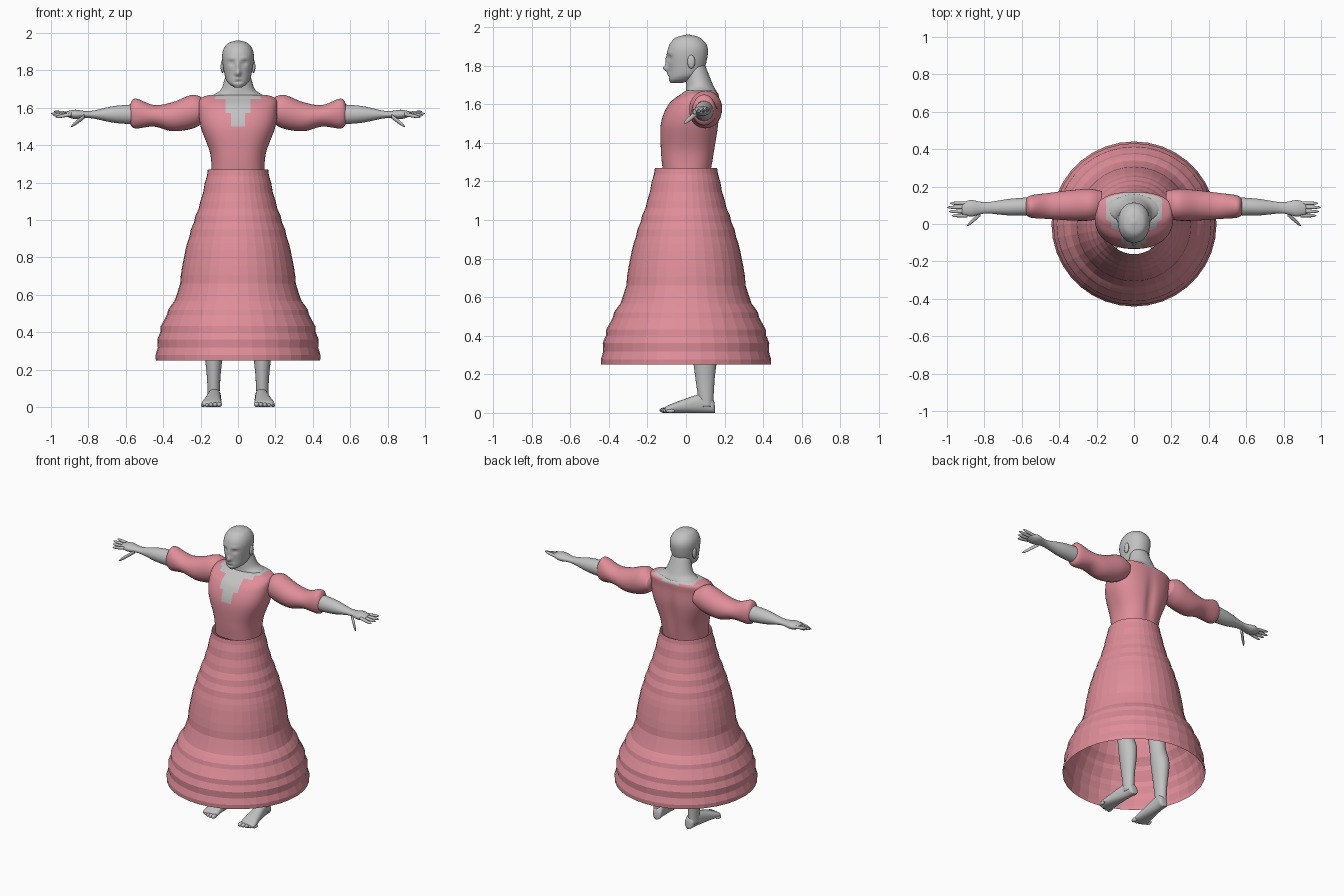
import bpy, bmesh, math

cube = bpy.data.objects.get("Cube")
if cube:
    bpy.data.objects.remove(cube, do_unlink=True)


def material(name, color):
    m = bpy.data.materials.new(name)
    m.use_nodes = True
    m.diffuse_color = color
    m.node_tree.nodes["Principled BSDF"].inputs["Base Color"].default_value = color
    return m


PINK = material("rose cloth", (.74, .27, .32, 1))
GREY = material("grey skin", (.54, .54, .54, 1))


def refine(rows, steps):
    """Smooth curve through the stations."""
    out = []
    for i in range(len(rows) - 1):
        before, start, end = rows[max(i - 1, 0)], rows[i], rows[i + 1]
        after = rows[min(i + 2, len(rows) - 1)]
        for s in range(steps):
            t = s / steps
            out.append([b + t / 2 * (c - a + t * (2 * a - 5 * b + 4 * c - d + t * (3 * (b - c) + d - a)))
                        for a, b, c, d in zip(before, start, end, after)])
    return out + [list(rows[-1])]


def loft(name, axis, rows, mat, side=1, sides=32, steps=4, power=2,
         cap=True, smooth=True, sculpt=None, paint=None):
    """Skin oval rings; a row is a position along the axis, then min and max of the other axes."""
    bm = bmesh.new()
    rings = []
    for t, a_min, a_max, b_min, b_max in refine(rows, steps):
        ring = []
        for j in range(sides):
            angle = math.tau * j / sides
            c, s = math.cos(angle), math.sin(angle)
            c = math.copysign(abs(c) ** (2 / power), c)
            s = math.copysign(abs(s) ** (2 / power), s)
            a = (a_min + a_max + (a_max - a_min) * c) / 2
            b = (b_min + b_max + (b_max - b_min) * s) / 2
            x, y, z = {"x": (t, a, b), "y": (a, t, b), "z": (a, b, t)}[axis]
            if sculpt:
                x, y, z = sculpt(x, y, z)
            ring.append(bm.verts.new((x * side, y, z)))
        rings.append(ring)
    for lower, upper in zip(rings, rings[1:]):
        for j in range(sides):
            k = (j + 1) % sides
            bm.faces.new((lower[j], lower[k], upper[k], upper[j]))
    if cap:
        bm.faces.new(rings[0])
        bm.faces.new(rings[-1])
    bmesh.ops.recalc_face_normals(bm, faces=bm.faces)
    for face in bm.faces:
        face.smooth = smooth
        if paint and paint(face.calc_center_median()):
            face.material_index = 1
    mesh = bpy.data.meshes.new(name)
    bm.to_mesh(mesh)
    bm.free()
    mesh.materials.append(mat)
    if paint:
        mesh.materials.append(GREY)
    bpy.context.collection.objects.link(bpy.data.objects.new(name, mesh))


def upright(rows):
    """Rows symmetric about the middle: height, half width, front, back."""
    return [(z, -half, half, front, back) for z, half, front, back in rows]


def ball(name, centre, radii, side):
    """Ellipsoid of skin."""
    x, y, z = centre
    rx, ry, rz = radii
    rows = []
    for i in range(11):
        angle = math.pi * i / 10
        f = max(math.sin(angle), .05)
        rows.append((z - rz * math.cos(angle), x - rx * f, x + rx * f, y - ry * f, y + ry * f))
    loft(name, "z", rows, GREY, side, sides=16, steps=1)


def digit(name, root, tip, radius, side):
    """Rounded finger from root to tip."""
    rows = []
    for i in range(11):
        t = i / 10
        r = radius * max(math.sqrt(1 - t ** 4), .1)
        x, y, z = (a + (b - a) * t for a, b in zip(root, tip))
        rows.append((x, y - r, y + r, z - r, z + r))
    loft(name, "x", rows, GREY, side, sides=12, steps=1)


def gauss(distance, width):
    return math.exp(-(distance / width) ** 2)


# Skirt: open flat-faced shell with gathered bands
def bands(x, y, z):
    ripple = 1 + .01 * math.sin(z * 75)
    return x * ripple, y * ripple, z


skirt = [(1.27, .16), (1.1, .2), (.95, .25), (.8, .29), (.62, .32), (.52, .37), (.4, .42), (.25, .44)]
loft("skirt", "z", upright([(z, r, -r, r) for z, r in skirt]), PINK,
     sides=36, cap=False, smooth=False, sculpt=bands)


# Bodice with a stepped neckline and a spine groove
def neckline(c):
    width = abs(c.x)
    if c.y > .06:
        return c.z > 1.66 and width < .15 or c.z > 1.645 and width < .06
    steps = ((.036, 1.5), (.068, 1.575), (.12, 1.645), (.15, 1.664))
    return any(width < w and c.z > z for w, z in steps)


def spine(x, y, z):
    if y > .05:
        y -= .014 * gauss(x, .03) * gauss(z - 1.43, .15)
    return x, y, z


bodice = [(1.25, .14, -.12, .13), (1.36, .15, -.13, .15), (1.5, .2, -.13, .17),
          (1.6, .21, -.09, .17), (1.65, .2, -.03, .17), (1.67, .15, 0, .15)]
loft("bodice", "z", upright(bodice), PINK, sides=96, steps=9, power=2.4,
     sculpt=spine, paint=neckline)

# Neck
neck = [(1.6, .13, 0, .16), (1.66, .14, 0, .16), (1.7, .09, 0, .14), (1.8, .06, 0, .1)]
loft("neck", "z", upright(neck), GREY, sides=40, steps=6)

# Head: features are offset from the midline, height, width, tallness, push
nose, bridge = (0, 1.785, .014, .017, -.028), (0, 1.825, .011, .03, -.012)
socket, brow = (.035, 1.84, .017, .012, .01), (.035, 1.865, .024, .008, -.005)
lips, crease = (0, 1.755, .02, .008, -.006), (0, 1.738, .02, .006, .004)


def sculpt_face(x, y, z):
    if y < 0:
        for offset, height, width, tall, push in (nose, bridge, socket, brow, lips, crease):
            y += push * gauss(abs(x) - offset, width) * gauss(z - height, tall)
    return x, y, z


head = [(1.71, .02, -.08, -.02), (1.73, .05, -.09, .04), (1.77, .07, -.09, .09),
        (1.88, .085, -.095, .114), (1.94, .06, -.06, .08), (1.96, .01, 0, .02)]
loft("head", "z", upright(head), GREY, sides=80, steps=12, power=2.15, sculpt=sculpt_face)


def along_arm(rows):
    """Arm rows: position, half depth, bottom, top; the arm drifts forward toward the hand."""
    out = []
    for x, half, bottom, top in rows:
        middle = .11 - .03 * x
        out.append((x, middle - half, middle + half, bottom, top))
    return out


sleeve = [(.17, .07, 1.53, 1.64), (.24, .085, 1.49, 1.67), (.35, .08, 1.475, 1.63),
          (.45, .07, 1.5, 1.615), (.55, .06, 1.49, 1.65), (.58, .04, 1.52, 1.61)]
forearm = [(.52, .05, 1.51, 1.62), (.66, .045, 1.52, 1.61), (.79, .03, 1.545, 1.583),
           (.87, .044, 1.54, 1.59), (.92, .03, 1.555, 1.58)]
leg = [(.03, .03, .07, .14), (.17, .037, .05, .148), (.33, .052, .03, .16),
       (.5, .05, .01, .12), (.95, .08, -.07, .13)]
foot = [(.15, .01, .03), (.14, .03, .07), (.09, .033, .1), (-.03, .046, .064),
        (-.09, .053, .04), (-.11, .04, .03)]
finger_tips = [(.975, 1.55), (.99, 1.56), (1, 1.57), (.985, 1.58)]

for side, label in ((1, "left"), (-1, "right")):
    # Arm and hand
    loft(label + "_sleeve", "x", along_arm(sleeve), PINK, side, steps=6)
    loft(label + "_forearm", "x", along_arm(forearm), GREY, side, steps=6)
    for i, (tip, height) in enumerate(finger_tips):
        depth = .045 + .022 * i
        digit(f"{label}_finger_{i + 1}", (.89, depth, 1.566), (tip, depth, height), .01, side)
    digit(label + "_thumb", (.82, .055, 1.555), (.893, -.01, 1.5), .012, side)

    # Ear
    ball(label + "_ear", (.083, .027, 1.82), (.01, .02, .035), side)

    # Leg and foot, the foot turned slightly outward
    loft(label + "_leg", "z", [(z, .13 - half, .13 + half, front, back)
                               for z, half, front, back in leg], GREY, side, steps=6)
    rows = []
    for y, half, top in foot:
        middle = .133 - .09 * y
        rows.append((y, middle - half, middle + half, 0, top))
    loft(label + "_foot", "y", rows, GREY, side, power=2.3)
    for i in range(5):
        r = .014 - .001 * i
        ball(f"{label}_toe_{i + 1}", (.1 + .022 * i, -.113 + .002 * i * i, r), (r, .024, r), side)
